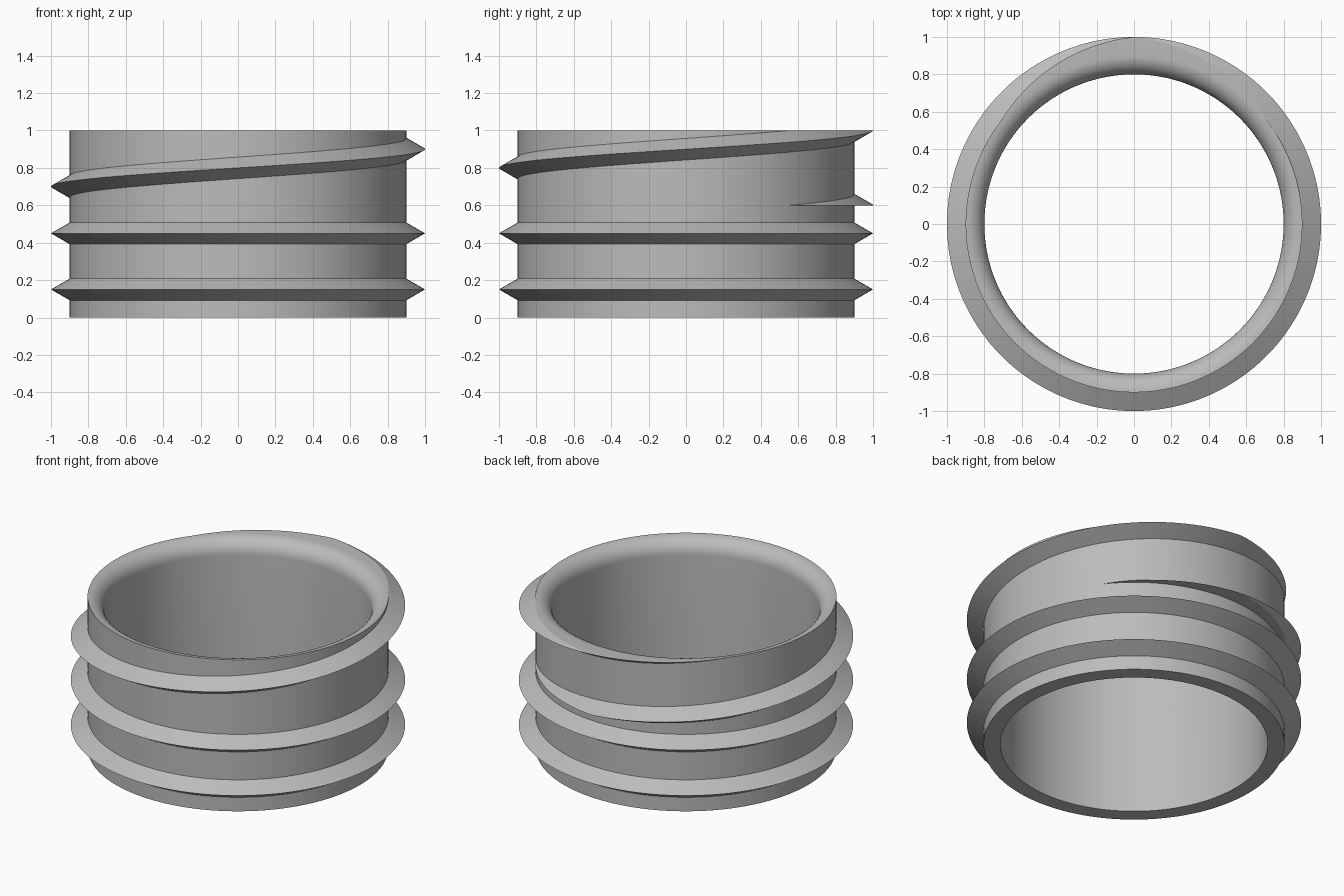
import bpy, bmesh, math

if "Cube" in bpy.data.objects:
    bpy.data.objects.remove(bpy.data.objects["Cube"])

SEGMENTS = 180
WALL, TIP, INNER = 0.9, 1.0, 0.8
HALF = 0.1 * math.tan(math.radians(30))   # half height of a ridge at its root
LOW, HIGH, PITCH = 0.6, 1.0, 0.4          # the thread is trimmed to this band


def ridge(c, low=-9.0, high=9.0):
    """V-shaped ridge section centred at height c, trimmed to a height band."""
    def clamp(z):
        return min(max(z, low), high)

    def radius(z):
        return max(WALL, TIP - (TIP - WALL) * abs(z - c) / HALF)
    lo, mid, hi = clamp(c - HALF), clamp(c), clamp(c + HALF)
    return [(WALL, lo), (radius(lo), lo), (radius(mid), mid),
            (radius(hi), hi), (WALL, hi)]


def section(t):
    """Closed outline of the neck at turn fraction t."""
    pts = [(INNER, 0), (WALL, 0)]
    for z in (0.15, 0.45):                 # two level rings
        pts += ridge(z)
    for turn in (-1, 0, 1):                # helical thread
        pts += ridge(LOW + PITCH * (t + turn), LOW, HIGH)
    for i in range(11):                    # rounded inner lip
        a = math.radians(9 * i)
        pts.append((WALL - 0.1 * math.sin(a), 0.9 + 0.1 * math.cos(a)))
    return pts


# Threaded neck: sweep the changing outline once around the axis
bm = bmesh.new()
columns = []
for i in range(SEGMENTS + 1):
    t = i / SEGMENTS
    a = math.pi / 2 + 2 * math.pi * t
    columns.append([bm.verts.new((r * math.cos(a), r * math.sin(a), z))
                    for r, z in section(t)])
for p, q in zip(columns, columns[1:]):
    n = len(p)
    for j in range(n):
        k = (j + 1) % n
        bm.faces.new((p[j], q[j], q[k], p[k]))
bmesh.ops.remove_doubles(bm, verts=bm.verts, dist=1e-5)
bmesh.ops.dissolve_degenerate(bm, edges=bm.edges, dist=1e-5)
bmesh.ops.recalc_face_normals(bm, faces=bm.faces)

mesh = bpy.data.meshes.new("threaded_neck")
bm.to_mesh(mesh)
bm.free()
neck = bpy.data.objects.new("threaded_neck", mesh)
bpy.context.collection.objects.link(neck)

# Plain grey
grey = bpy.data.materials.new("grey")
grey.diffuse_color = (0.5, 0.5, 0.5, 1)
grey.use_nodes = True
grey.node_tree.nodes["Principled BSDF"].inputs["Base Color"].default_value = grey.diffuse_color
mesh.materials.append(grey)

bpy.context.view_layer.objects.active = neck
neck.select_set(True)
bpy.ops.object.shade_smooth_by_angle(angle=math.radians(30))
